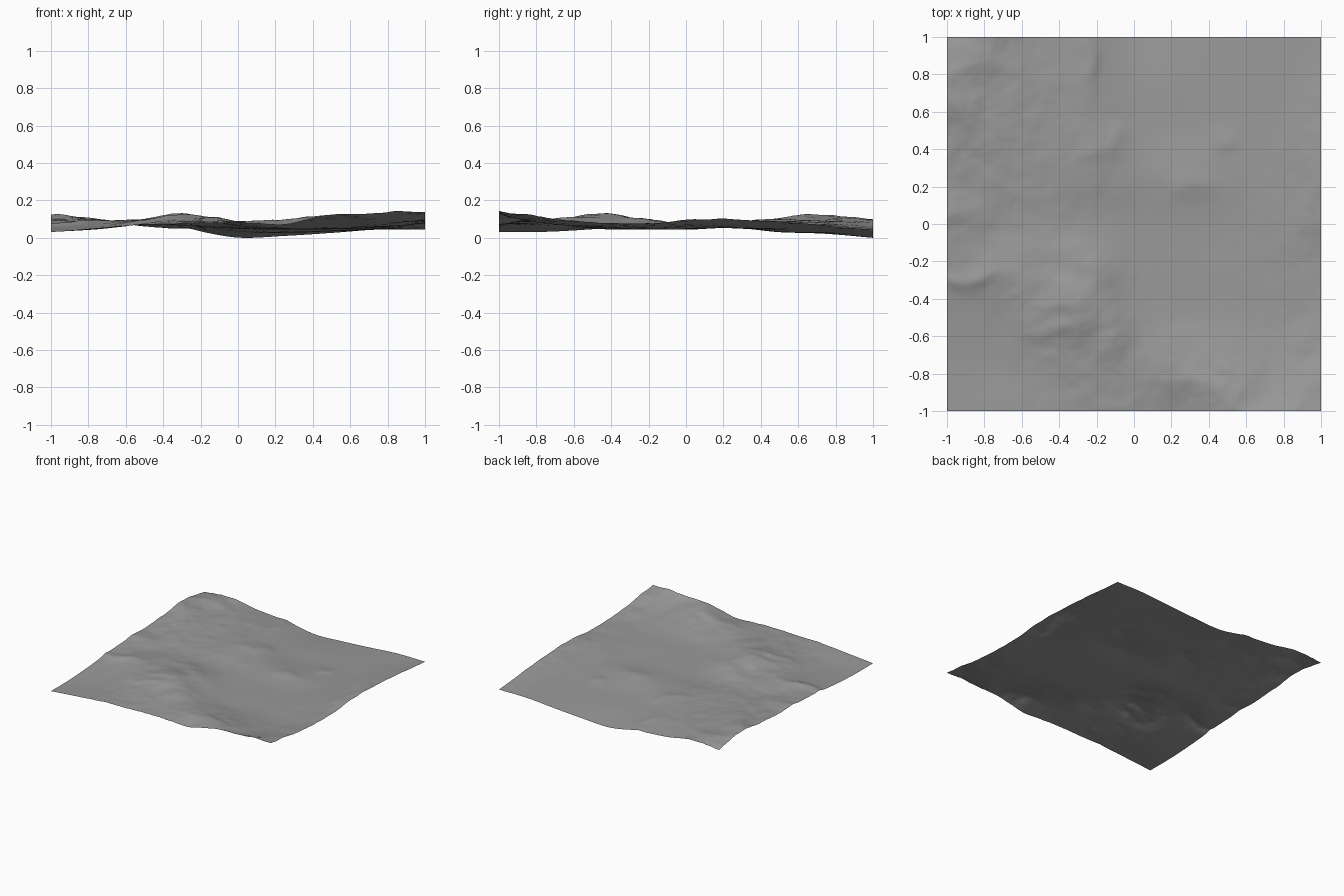
import bpy, bmesh, math
from mathutils import Vector, noise

# Coarse heights (thousandths), rows from the back edge to the front edge
CONTROL = [
    [90, 105, 65, 44, 5, 14, 30, 48, 48],
    [125, 98, 82, 62, 28, 28, 36, 50, 68],
    [108, 100, 85, 78, 42, 34, 42, 55, 88],
    [88, 90, 85, 80, 60, 58, 55, 60, 98],
    [84, 80, 78, 68, 52, 48, 50, 66, 95],
    [72, 88, 98, 108, 62, 50, 52, 62, 82],
    [50, 66, 100, 122, 78, 55, 56, 62, 85],
    [36, 50, 78, 95, 92, 92, 92, 82, 108],
    [35, 56, 76, 83, 82, 74, 122, 135, 148],
][::-1]

# Local crags: centre x, y, radius x, y, height
CRAGS = [
    (0.32, -0.85, 0.24, 0.07, 0.016), (-0.34, -0.40, 0.09, 0.10, 0.012),
    (-0.42, -0.58, 0.12, 0.05, 0.012), (-0.10, -0.62, 0.06, 0.14, 0.014),
    (0.32, 0.21, 0.12, 0.05, 0.009), (-0.12, 0.42, 0.10, 0.08, 0.014),
    (-0.93, 0.63, 0.08, 0.08, 0.010), (-0.85, -0.30, 0.14, 0.05, 0.016),
    (-0.27, 0.86, 0.05, 0.16, 0.012), (0.46, 0.46, 0.07, 0.06, 0.008),
    (0.92, 0.12, 0.06, 0.12, 0.008), (-0.95, 0.08, 0.07, 0.08, 0.014),
    (0.45, -0.90, 0.10, 0.09, 0.008), (-0.90, 0.93, 0.10, 0.05, 0.010),
]


def spline(values, t):
    """Catmull-Rom through evenly spaced values, t from -1 to 1."""
    n = len(values) - 1
    s = (t + 1) / 2 * n
    i = min(int(s), n - 1)
    f = s - i
    b, c = values[i], values[i + 1]
    a = values[i - 1] if i > 0 else 2 * b - c
    d = values[i + 2] if i + 2 <= n else 2 * c - b
    return b + 0.5 * f * (c - a + f * (2 * a - 5 * b + 4 * c - d + f * (3 * (b - c) + d - a)))


def bump(x, y, cx, cy, rx, ry, h):
    return h * math.exp(-((x - cx) / rx) ** 2 - ((y - cy) / ry) ** 2)


def height(x, y):
    z = spline([spline(row, x) for row in CONTROL], y) / 1000
    # warp the crags so their outlines are irregular
    wx = x + 0.06 * noise.noise(Vector((x * 6, y * 6, 1.3)))
    wy = y + 0.06 * noise.noise(Vector((x * 6, y * 6, 8.7)))
    crag = sum(bump(wx, wy, *c) for c in CRAGS)
    # erosion detail, stronger on the hills than on the valley floor
    rough = max(0.0, min(1.0, (z + crag - 0.045) / 0.06))
    p = Vector((x * 3.5, y * 3.5, 4.2))
    ridges = 0.4 - abs(noise.noise(p)) * 1.6
    fine = noise.fractal(p * 2.2, 0.9, 2.0, 4)
    return z + crag + rough * (0.009 * ridges + 0.006 * fine)


# Terrain sheet
bm = bmesh.new()
bmesh.ops.create_grid(bm, x_segments=140, y_segments=140, size=1.0)
for v in bm.verts:
    v.co.z = height(v.co.x, v.co.y)
low = min(v.co.z for v in bm.verts)
for v in bm.verts:
    v.co.z -= low
for f in bm.faces:
    f.smooth = True
mesh = bpy.data.meshes.new("terrain")
bm.to_mesh(mesh)
bm.free()
terrain = bpy.data.objects.new("terrain", mesh)
bpy.context.collection.objects.link(terrain)

# Dark grey rock
rock = bpy.data.materials.new("dark_rock")
rock.diffuse_color = (0.32, 0.32, 0.32, 1)
mesh.materials.append(rock)
